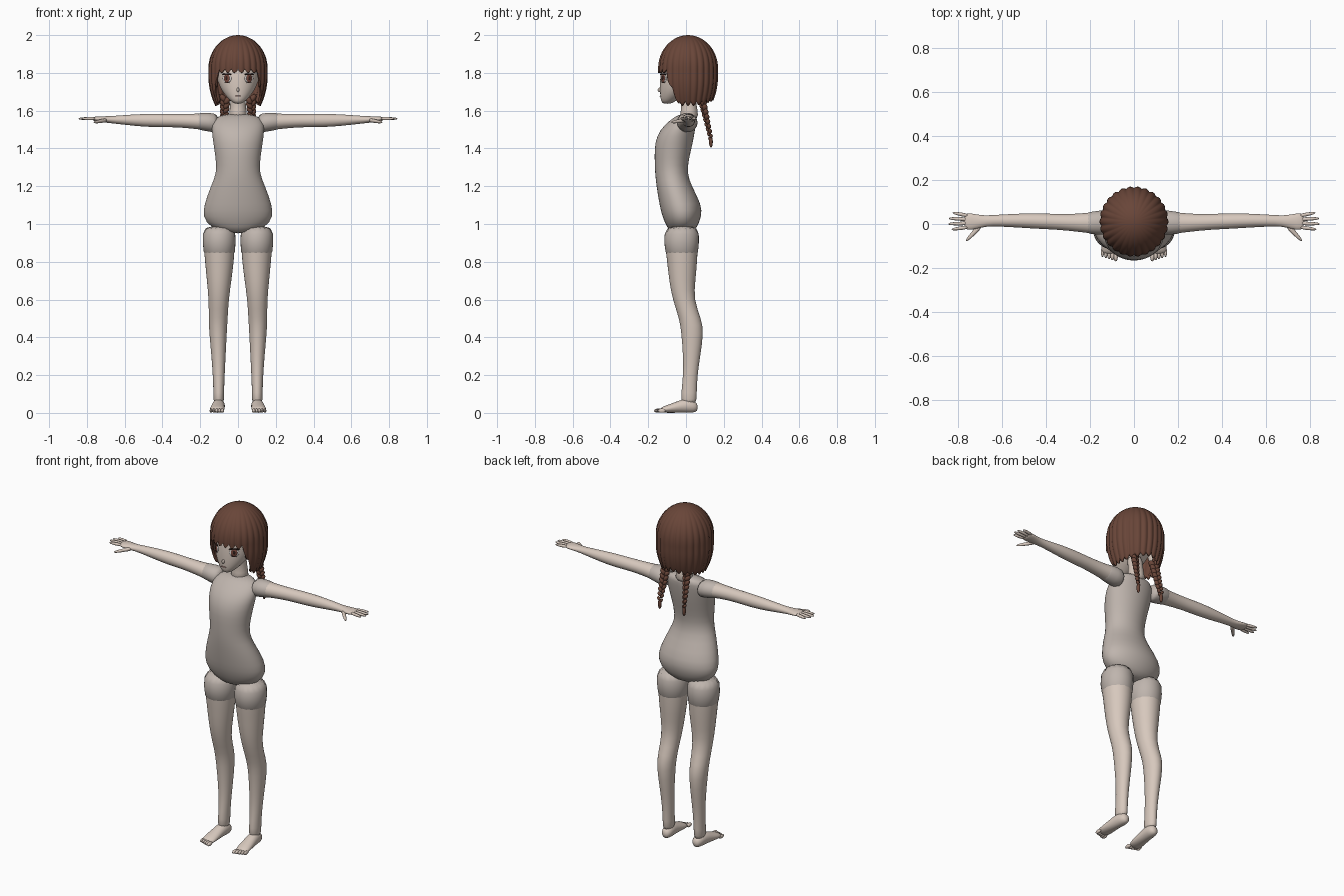
import bpy
import bmesh
from math import sin, cos, pi, sqrt, atan2
from mathutils import Vector, Matrix

default = bpy.data.objects.get("Cube")
if default:
    bpy.data.objects.remove(default)


def material(name, r, g, b):
    mat = bpy.data.materials.new(name)
    mat.use_nodes = True
    mat.diffuse_color = (r, g, b, 1)
    shader = mat.node_tree.nodes["Principled BSDF"]
    shader.inputs["Base Color"].default_value = (r, g, b, 1)
    shader.inputs["Roughness"].default_value = 0.8
    return mat


SKIN = material("skin", .68, .58, .51)
CLOTH = material("plain_cloth", .52, .46, .42)
HAIR = material("brown_hair", .14, .06, .04)
WHITE = material("eye_white", .78, .74, .72)
IRIS = material("iris_brown", .2, .07, .05)
DARK = material("lash_dark", .03, .015, .012)
LIP = material("lip", .45, .25, .22)


def finish(name, bm, mat, mirror=False, subdivide=0):
    bmesh.ops.recalc_face_normals(bm, faces=bm.faces)
    for face in bm.faces:
        face.smooth = True
    mesh = bpy.data.meshes.new(name)
    bm.to_mesh(mesh)
    bm.free()
    mesh.materials.append(mat)
    obj = bpy.data.objects.new(name, mesh)
    bpy.context.collection.objects.link(obj)
    if mirror:
        obj.modifiers.new("both_sides", "MIRROR").use_mirror_merge = False
    if subdivide:
        sub = obj.modifiers.new("smooth", "SUBSURF")
        sub.levels = sub.render_levels = subdivide
    return obj


def loft(name, axis, rings, mat, mirror=False, grow=0, sides=16):
    """Skin elliptical rings; each is (x, y, z, first radius, second radius)."""
    bm = bmesh.new()
    u, v = [i for i in range(3) if i != axis]
    loops = []
    for x, y, z, a, b in rings:
        loop = []
        for k in range(sides):
            p = [x, y, z]
            p[u] += (a + grow) * cos(2 * pi * k / sides)
            p[v] += (b + grow) * sin(2 * pi * k / sides)
            loop.append(bm.verts.new(p))
        loops.append(loop)
    for low, high in zip(loops, loops[1:]):
        for k in range(sides):
            n = (k + 1) % sides
            bm.faces.new((low[k], low[n], high[n], high[k]))
    bm.faces.new(loops[0])
    bm.faces.new(loops[-1])
    return finish(name, bm, mat, mirror, 1)


def ball(name, center, size, mat, rotation=Matrix(), mirror=False):
    bm = bmesh.new()
    place = Matrix.Translation(center) @ rotation @ Matrix.Diagonal((*size, 1))
    bmesh.ops.create_uvsphere(bm, u_segments=14, v_segments=10, radius=1, matrix=place)
    return finish(name, bm, mat, mirror)


# Clothed torso, plain and smooth
torso = [(.95, -.025, .05, .05), (.98, -.02, .15, .08), (1.04, -.022, .188, .105),
         (1.1, -.028, .182, .113), (1.2, -.063, .145, .094), (1.27, -.08, .113, .085),
         (1.35, -.075, .119, .092), (1.43, -.065, .132, .102), (1.5, -.045, .142, .094),
         (1.55, -.015, .135, .07), (1.585, .01, .085, .045)]
loft("shirt_body", 2, [(0, y, z, a, b) for z, y, a, b in torso], CLOTH, sides=24)

# Legs and shorts
leg = [(.1, -.02, 1, .085, .09), (.1, -.025, .9, .085, .09), (.098, -.02, .8, .078, .081),
       (.1, -.02, .7, .066, .071), (.102, -.015, .6, .054, .057), (.105, .022, .5, .051, .059),
       (.106, .035, .43, .048, .061), (.103, .03, .3, .038, .046), (.102, .023, .2, .032, .038),
       (.102, .015, .1, .028, .042), (.102, .015, .04, .03, .042)]
loft("leg", 2, leg, SKIN, mirror=True)
loft("shorts_leg", 2, leg[:3], CLOTH, mirror=True, grow=.005)

# Feet and toes
foot = [(.1, .063, .03, .016, .02), (.1, .04, .033, .032, .033), (.103, 0, .04, .034, .04),
        (.107, -.05, .03, .036, .03), (.11, -.1, .021, .04, .021), (.112, -.14, .014, .037, .013)]
loft("foot", 1, foot, SKIN, mirror=True)
for i in range(5):
    ball("toe", (.083 + i * .015, -.148 + i * .005, .012),
         (.01 - i * .0007, .022, .011), SKIN, mirror=True)

# Arms, sleeves and hands
arm = [(.1, .01, 1.53, .05, .05), (.15, .005, 1.54, .055, .047), (.25, .005, 1.545, .041, .039),
       (.35, .01, 1.548, .036, .035), (.45, .014, 1.548, .036, .037), (.55, .016, 1.55, .031, .031),
       (.65, .015, 1.552, .025, .021), (.69, .012, 1.553, .027, .018),
       (.74, .01, 1.556, .04, .014), (.775, .012, 1.557, .038, .01)]
loft("arm", 0, arm, SKIN, mirror=True)
loft("sleeve", 0, arm[:3], CLOTH, mirror=True, grow=.004)
for i, tip in enumerate((.825, .842, .845, .83)):
    y = .044 - i * .021
    path = [(.75, .8), (.785, 1), (tip - .02, 1.1), (tip, 1.2)]
    loft("finger", 0, [(x, .01 + (y - .01) * s, 1.558, r, r) for (x, s), r in
                       zip(path, (.009, .0095, .008, .004))], SKIN, mirror=True, sides=8)
thumb = [(.69, 0, 1.55, .02, .012), (.72, -.03, 1.546, .017, .011),
         (.745, -.058, 1.541, .013, .009), (.765, -.076, 1.538, .006, .005)]
loft("thumb", 0, thumb, SKIN, mirror=True, sides=10)

# Neck and head
neck = [(1.55, .015, .055), (1.6, .018, .044), (1.66, .012, .04), (1.72, 0, .045)]
loft("neck", 2, [(0, y, z, r, r) for z, y, r in neck], SKIN)
skull = [(1.636, -.1, .018, .02), (1.65, -.095, .038, .038), (1.68, -.07, .068, .067),
         (1.72, -.045, .096, .094), (1.78, -.02, .116, .118), (1.86, 0, .128, .13),
         (1.93, .01, .1, .1), (1.96, .01, .05, .05)]
head = loft("head", 2, [(0, y, z, a, b) for z, y, a, b in skull], SKIN, sides=24)
ball("nose", (0, -.138, 1.71), (.007, .012, .012), SKIN)
for side in (1, -1):
    ball("ear", (side * .118, 0, 1.76), (.01, .02, .032), SKIN)

# Facial details, thin plates laid on the face
bpy.context.view_layer.update()
graph = bpy.context.evaluated_depsgraph_get()


def plate(name, x, z, width, height, mat, lift=0.0):
    hit, spot, normal, _ = head.ray_cast(Vector((x, -1, z)), Vector((0, 1, 0)), depsgraph=graph)
    if hit:
        turn = Matrix.Rotation(atan2(normal.x, -normal.y), 4, "Z")
        ball(name, spot + normal * lift, (width, .004, height), mat, turn)


for side in (1, -1):
    x = side * .058
    plate("eye_white", x, 1.77, .028, .022, WHITE)
    plate("iris", x, 1.771, .018, .022, IRIS, .002)
    plate("pupil", x, 1.773, .008, .012, DARK, .004)
    plate("upper_lash", x, 1.792, .031, .005, DARK, .003)
    plate("lower_lash", x, 1.748, .016, .002, DARK, .001)
plate("mouth", 0, 1.677, .018, .003, LIP)

# Bobbed hair: a grooved shell with a pointed hem
STRANDS, STEPS, ROWS = 26, 8, 26


def hem(angle):
    """Height of the hair edge, from fringe to side locks to nape."""
    side = min(max((abs(angle) - .72) / .45, 0), 1)
    nape = max(abs(angle) - 1.9, 0)
    return 1.8 - .175 * side + .025 * nape


def hair_width(z):
    if z > 1.83:
        return sqrt(max(0, 1 - ((z - 1.83) / .17) ** 2))
    return 1 - .28 * (max(0, 1.78 - z) / .17) ** 2


bm = bmesh.new()
count = STRANDS * STEPS
grid = []
for row in range(1, ROWS + 1):
    t = row / ROWS
    loop = []
    for k in range(count):
        angle = 2 * pi * k / count - pi
        ridge = abs(sin(pi * k / STEPS))
        bottom = hem(angle) + .02 * (1 - ridge)
        if t < .5:
            z = 1.83 + .17 * cos(t * pi)
        else:
            z = 1.83 + (bottom - 1.83) * (t - .5) * 2
        r = hair_width(z) * (.965 + .045 * ridge * min(1, t * 2))
        loop.append(bm.verts.new((.155 * r * sin(angle), .011 - .158 * r * cos(angle), z)))
    grid.append(loop)
crown = bm.verts.new((0, .011, 2))
for k in range(count):
    n = (k + 1) % count
    bm.faces.new((crown, grid[0][k], grid[0][n]))
    for upper, lower in zip(grid, grid[1:]):
        bm.faces.new((upper[k], lower[k], lower[n], upper[n]))
shell = finish("hair_bob", bm, HAIR)
thick = shell.modifiers.new("thickness", "SOLIDIFY")
thick.thickness = .012
thick.offset = -1

# Pair of braids: crossing lumps that shrink towards a tuft
LUMPS = 9
for i in range(LUMPS):
    t = i / (LUMPS - 1)
    center = Vector((.068 + .012 * t, .085 + .045 * t, 1.66 - .2 * t))
    size = .021 - .01 * t
    for lean in (1, -1):
        shift = Vector((lean * size * .5, lean * .003, lean * .006))
        ball("braid_lump", center + shift, (size * .75, size * .85, size * 1.15), HAIR,
             Matrix.Rotation(lean * .6, 4, "Y"), mirror=True)
ball("braid_tuft", (.08, .132, 1.435), (.01, .01, .03), HAIR, mirror=True)
